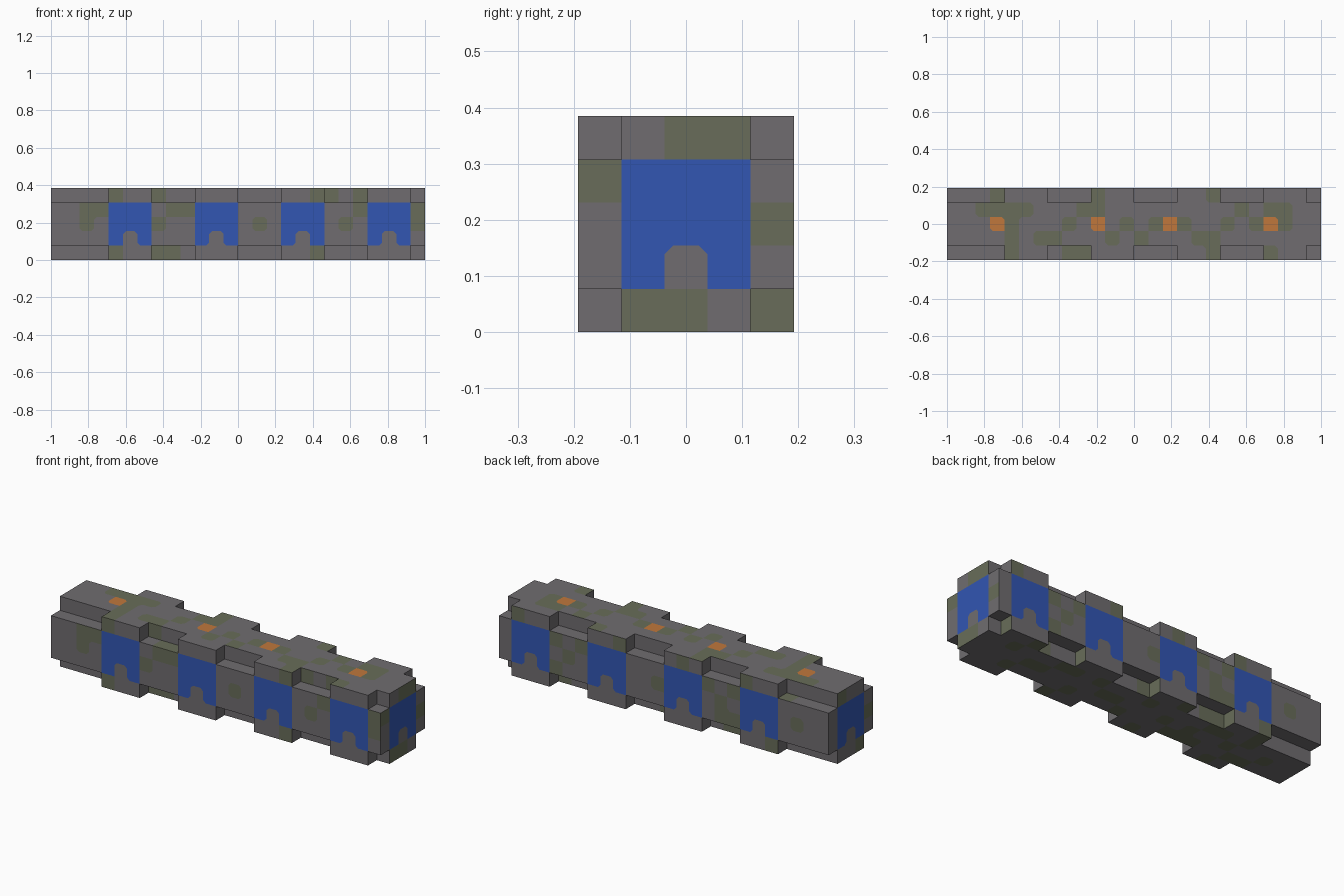
import bpy, bmesh
from mathutils import Vector

cube = bpy.data.objects.get("Cube")
if cube:
    bpy.data.objects.remove(cube)

LENGTH, WIDTH = 26, 5          # size of the block in cells
CELL = 2 / LENGTH
ROUND = 0.2                    # how far patch corners are cut, in cells
STONE, MOSS, BLUE, ORANGE = range(4)


def material(name, rgb):
    mat = bpy.data.materials.new(name)
    mat.use_nodes = True
    mat.diffuse_color = (*rgb, 1)
    node = next(n for n in mat.node_tree.nodes if n.type == "BSDF_PRINCIPLED")
    node.inputs["Base Color"].default_value = (*rgb, 1)
    node.inputs["Roughness"].default_value = 0.9
    return mat


MATERIALS = [material("grey stone", (0.16, 0.152, 0.162)),
             material("green moss", (0.138, 0.152, 0.1)),
             material("blue panel", (0.032, 0.093, 0.45)),
             material("orange lamp", (0.53, 0.185, 0.045))]

# Mossy cells per side: one row each from low to high, a letter for each column
MOSS_ROWS = {
    (1, -1): ["ehis", "", "chouz", "cdijvz", "ehstv"],             # front
    (1, 1): ["ehinv", "himv", "cinu", "hjmtv", "glqy"],            # back
    (2, 1): ["eijsw", "eghlnrs", "eimoqtvx", "cdefjkuwx", "dks"],  # top
    (2, -1): ["fls", "dehijnrw", "cfikopuv", "eghmqstx", "ekw"],   # underside
    (0, 1): ["bce", "", "e", "a", "cd"],                           # right-hand end
    (0, -1): ["b", "", "a", "", "d"],                              # left-hand end
}
LAMPS = "dkpw"


def inner(i):
    return 0 < i < WIDTH - 1


def panel_column(x):
    """Column 0-2 within a panel, or None between panels."""
    k = (x - 4) % 6
    return k if 4 <= x < LENGTH and k < 3 else None


def in_core(c):
    return 0 <= c[0] < LENGTH and all(0 <= i < WIDTH for i in c[1:]) and (inner(c[1]) or inner(c[2]))


def in_edge_block(c):
    return (panel_column(c[0]) is not None
            and all(i in (0, WIDTH - 1) for i in c[1:]))


def solid(c):
    return in_core(c) or in_edge_block(c)


def shifted(c, axis, step):
    c = list(c)
    c[axis] += step
    return tuple(c)


def colour(c, axis, sign):
    """Colour of one cell side, or None where it is covered."""
    if not solid(c) or solid(shifted(c, axis, sign)):
        return None
    u, v = [c[i] for i in range(3) if i != axis]
    letter = chr(ord("a") + u)
    if axis == 2:
        if sign > 0 and v == WIDTH // 2 and letter in LAMPS:
            return ORANGE
    elif inner(v):
        column = panel_column(u) if axis == 1 else (u - 1 if inner(u) else None)
        if column is not None:          # panel with a small arch at its foot
            return STONE if column == 1 and v == 1 else BLUE
    return MOSS if letter in MOSS_ROWS[axis, sign][v] else STONE


def add_side(bm, c, axis, sign):
    own = colour(c, axis, sign)
    if own is None:
        return
    ua, va = [i for i in range(3) if i != axis]

    def add_face(points, index):
        verts = []
        for pu, pv in points:
            p = list(c)
            p[ua] += pu
            p[va] += pv
            p[axis] += sign > 0
            verts.append(bm.verts.new(Vector((p[0] - LENGTH / 2, p[1] - WIDTH / 2, p[2])) * CELL))
        if (sign > 0) == (axis == 1):
            verts.reverse()
        bm.faces.new(verts).material_index = index

    corners = [Vector(p) for p in ((0, 0), (1, 0), (1, 1), (0, 1))]
    outline = []
    for k, corner in enumerate(corners):
        du, dv = (int(2 * i - 1) for i in corner)
        beside, above = shifted(c, ua, du), shifted(c, va, dv)
        around = {colour(n, axis, sign) for n in (beside, above, shifted(beside, va, dv))}
        other = around.pop()
        # Cut the corner off when the three cells around it share another colour
        if not around and other not in (None, own):
            a = corner.lerp(corners[k - 1], ROUND)
            b = corner.lerp(corners[(k + 1) % 4], ROUND)
            outline += [a, b]
            add_face([a, corner, b], other)
        else:
            outline.append(corner)
    add_face(outline, own)


def build_part(name, belongs):
    bm = bmesh.new()
    for x in range(LENGTH):
        for y in range(WIDTH):
            for z in range(WIDTH):
                if belongs((x, y, z)):
                    for axis, sign in MOSS_ROWS:
                        add_side(bm, (x, y, z), axis, sign)
    bmesh.ops.remove_doubles(bm, verts=bm.verts, dist=CELL / 100)
    mesh = bpy.data.meshes.new(name)
    bm.to_mesh(mesh)
    bm.free()
    for mat in MATERIALS:
        mesh.materials.append(mat)
    bpy.context.collection.objects.link(bpy.data.objects.new(name, mesh))


# Long cross-shaped core, and the raised blocks above and below each panel
build_part("stone_core", in_core)
build_part("edge_blocks", in_edge_block)
